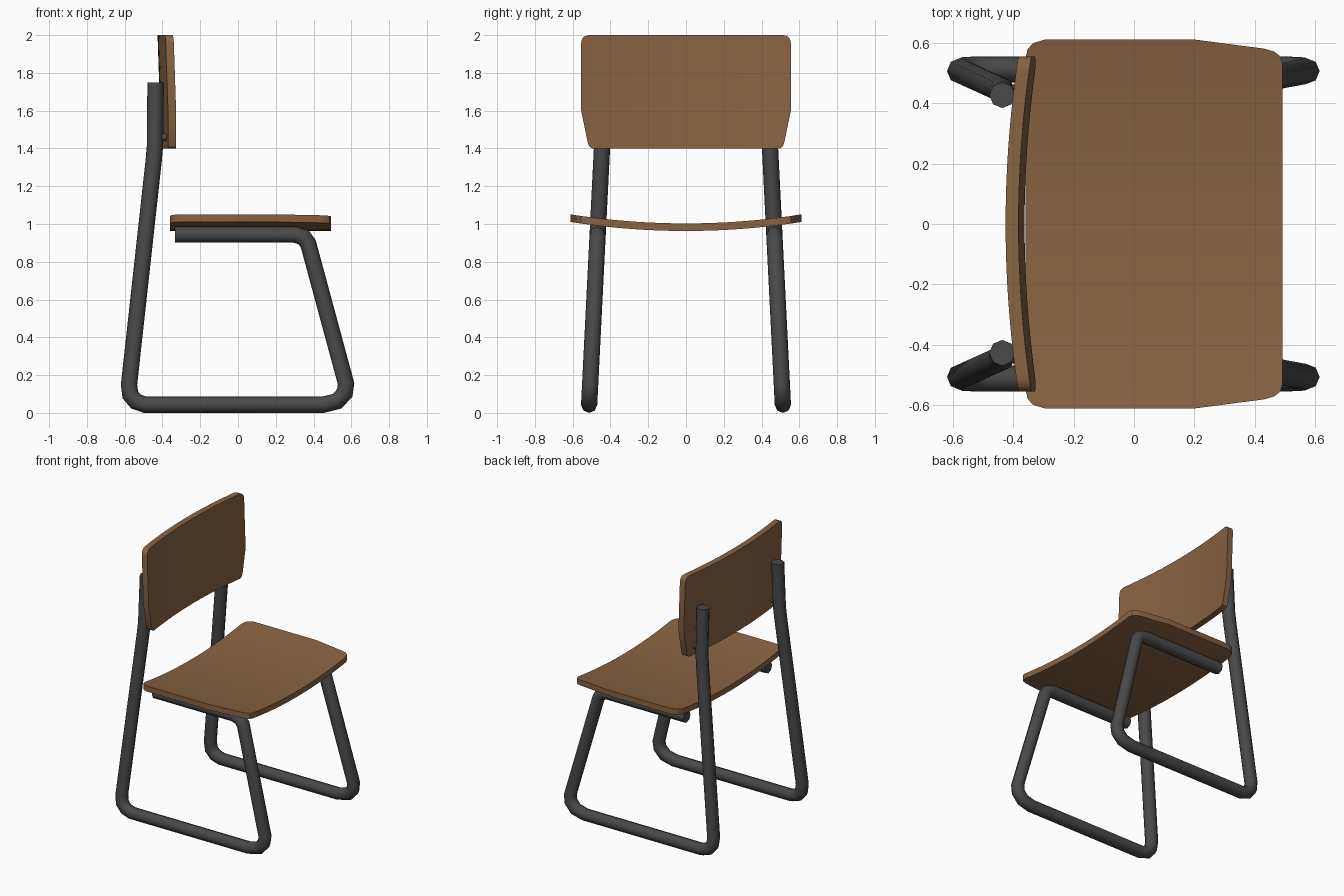
import bpy, bmesh, math
from mathutils import Vector

if "Cube" in bpy.data.objects:
    bpy.data.objects.remove(bpy.data.objects["Cube"])


def material(name, rgb):
    m = bpy.data.materials.new(name)
    m.diffuse_color = (*rgb, 1)
    m.use_nodes = True
    m.node_tree.nodes["Principled BSDF"].inputs["Base Color"].default_value = m.diffuse_color
    return m


wood = material("brown wood", (0.25, 0.125, 0.055))
metal = material("dark grey metal", (0.067, 0.067, 0.067))


def finish(bm, name, mat, angle):
    bmesh.ops.recalc_face_normals(bm, faces=bm.faces)
    for f in bm.faces:
        f.smooth = True
    me = bpy.data.meshes.new(name)
    bm.to_mesh(me)
    bm.free()
    me.materials.append(mat)
    me.set_sharp_from_angle(angle=math.radians(angle))
    ob = bpy.data.objects.new(name, me)
    bpy.context.collection.objects.link(ob)
    return ob


def bent_plate(name, half, place, strips=16):
    """Symmetric outline (u, y) cut into strips, thickened and bent by place(u, y, t)."""
    bm = bmesh.new()
    outline = half + [(u, -y) for u, y in reversed(half)]
    bm.faces.new([bm.verts.new((u, y, 0)) for u, y in outline])
    width = max(y for _, y in half) * 0.9
    for i in range(strips + 1):
        y = -width + 2 * width * i / strips
        bmesh.ops.bisect_plane(bm, geom=bm.verts[:] + bm.edges[:] + bm.faces[:],
                               plane_co=(0, y, 0), plane_no=(0, 1, 0))
    ext = bmesh.ops.extrude_face_region(bm, geom=bm.faces[:], use_keep_orig=True)
    for g in ext["geom"]:
        if isinstance(g, bmesh.types.BMVert):
            g.co.z = 1
    for v in bm.verts:
        v.co = place(*v.co)
    return finish(bm, name, wood, 35)


def side_tube(name, path, side, radius=0.043, sides=8):
    """Mitred tube along an (x, z) path lying in the leaning side plane."""
    bm = bmesh.new()
    pts = [Vector(p) for p in path]
    rings = []
    for i, p in enumerate(pts):
        a = (p - pts[i - 1]).normalized() if i else (pts[1] - p).normalized()
        b = (pts[i + 1] - p).normalized() if i < len(pts) - 1 else a
        t = (a + b).normalized()
        n = Vector((-t.y, t.x)) * (radius / t.dot(a))
        ring = []
        for k in range(sides):
            w = 2 * math.pi * k / sides
            q = p + n * math.sin(w)
            y = 0.515 - 0.05 * p.y + radius * math.cos(w)
            ring.append(bm.verts.new((q.x, side * y, q.y)))
        rings.append(ring)
    for r, s in zip(rings, rings[1:]):
        for k in range(sides):
            j = (k + 1) % sides
            bm.faces.new((r[k], r[j], s[j], s[k]))
    bm.faces.new(rings[0])
    bm.faces.new(rings[-1])
    return finish(bm, name, metal, 55)


# seat: dished across its width, tapering at the front
seat_half = [(-0.36, 0.55), (-0.353, 0.58), (-0.335, 0.6), (-0.295, 0.612), (0.2, 0.612),
             (0.43, 0.582), (0.465, 0.572), (0.485, 0.557), (0.493, 0.53)]
bent_plate("seat", seat_half,
           lambda u, y, t: (u, y, 0.963 + 0.048 * (y / 0.612) ** 2 + 0.04 * t))

# backrest: curved around the sitter, leaning slightly back
back_half = [(1.4, 0.495), (1.408, 0.51), (1.43, 0.52), (1.6, 0.555), (1.96, 0.555),
             (1.978, 0.551), (1.992, 0.54), (2.0, 0.518)]
bent_plate("backrest", back_half,
           lambda u, y, t: (-0.426 + 0.02 * (2 - u) / 0.6 + 0.042 * (y / 0.555) ** 2
                            + 0.043 * t, y, u))

# side frames: back leg, floor runner, front leg and seat rail in one bent tube
frame_path = [(-0.437, 1.75), (-0.439, 1.42), (-0.447, 1.33), (-0.577, 0.15), (-0.57, 0.095),
              (-0.54, 0.06), (-0.49, 0.043), (0.45, 0.043), (0.525, 0.062), (0.565, 0.105),
              (0.572, 0.155), (0.372, 0.895), (0.347, 0.93), (0.3, 0.944), (-0.333, 0.944)]
for side, label in ((1, "left"), (-1, "right")):
    side_tube(label + "_frame", frame_path, side)
    # bolt joining the frame to the backrest
    bm = bmesh.new()
    bmesh.ops.create_cone(bm, cap_ends=True, segments=8, radius1=0.02, radius2=0.02, depth=0.06)
    for v in bm.verts:
        x, y, z = v.co
        v.co = (z - 0.4, y + side * 0.442, x + 1.46)
    finish(bm, label + "_bolt", metal, 55)
